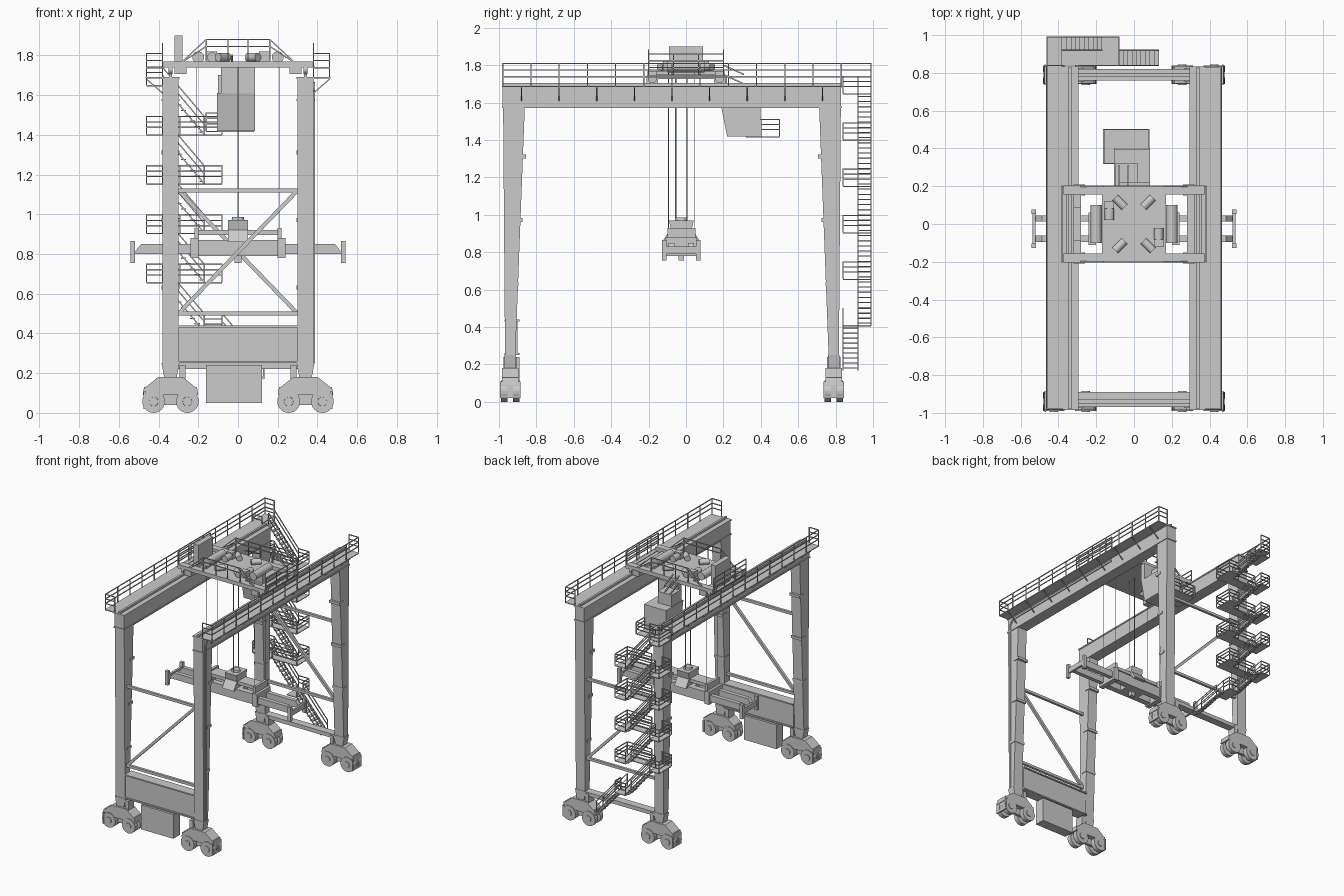
import bpy, bmesh, math
from mathutils import Matrix, Vector

cube = bpy.data.objects.get("Cube")
if cube:
    bpy.data.objects.remove(cube, do_unlink=True)

SHADE = .6
grey = bpy.data.materials.new("crane grey")
grey.use_nodes = True
grey.diffuse_color = (SHADE, SHADE, SHADE, 1)
grey.node_tree.nodes["Principled BSDF"].inputs["Base Color"].default_value = grey.diffuse_color
made = []

# Main dimensions
LEG = .34
FRONT, BACK, STAIR_END = -.98, .83, .99
MIDDLE, LENGTH = (FRONT + BACK) / 2, BACK - FRONT
SILL, BEAM, TOP = .25, 1.57, 1.69
EDGE = .46
THIN = .006


def finish(name, bm, mirror):
    bmesh.ops.recalc_face_normals(bm, faces=bm.faces)
    mesh = bpy.data.meshes.new(name)
    bm.to_mesh(mesh)
    bm.free()
    mesh.materials.append(grey)
    ob = bpy.data.objects.new(name, mesh)
    bpy.context.collection.objects.link(ob)
    if mirror:
        modifier = ob.modifiers.new("Mirror", "MIRROR")
        modifier.use_axis = ["X" in mirror, "Y" in mirror, False]
    made.append(ob)


def block(name, base, size, top=(1, 1), shift=0, mirror=""):
    """Box standing on its base point; the top can be scaled and shifted along y."""
    bm = bmesh.new()
    lift = Matrix.Translation((0, 0, size[2] / 2))
    bmesh.ops.create_cube(bm, size=1, matrix=lift @ Matrix.Diagonal((*size, 1)))
    for v in bm.verts:
        if v.co.z > size[2] / 2:
            v.co.x *= top[0]
            v.co.y = v.co.y * top[1] + shift
    bmesh.ops.translate(bm, vec=base, verts=bm.verts)
    finish(name, bm, mirror)


def plate(name, xa, xb, ya, yb, z):
    block(name, ((xa + xb) / 2, (ya + yb) / 2, z - THIN), (abs(xb - xa), abs(yb - ya), THIN))


def along(p, q):
    p, q = Vector(p), Vector(q)
    turn = (q - p).to_track_quat("Z", "Y").to_matrix().to_4x4()
    return Matrix.Translation((p + q) / 2) @ turn, (q - p).length


def bars(name, segments, width=THIN, mirror=""):
    bm = bmesh.new()
    for p, q in segments:
        place, length = along(p, q)
        bmesh.ops.create_cube(bm, size=1, matrix=place @ Matrix.Diagonal((width, width, length, 1)))
    finish(name, bm, mirror)


def rod(name, p, q, radius, taper=1, sides=24, mirror=""):
    bm = bmesh.new()
    place, length = along(p, q)
    bmesh.ops.create_cone(bm, cap_ends=True, segments=sides, radius1=radius,
                          radius2=radius * taper, depth=length, matrix=place)
    finish(name, bm, mirror)


def railing(name, path, z, height=.09, spacing=.145, mirror=""):
    segments = []
    for start, stop in zip(path, path[1:]):
        a, b = Vector((*start, z)), Vector((*stop, z))
        for part in (.4, .7, 1):
            rise = Vector((0, 0, height * part))
            segments.append((a + rise, b + rise))
        count = max(1, round((b - a).length / spacing))
        posts = [a.lerp(b, i / count) for i in range(count + 1)]
        segments += [(post, post + rise) for post in posts]
    bars(name, segments, mirror=mirror)


# Girders with flanges, trolley rails and outer walkways
block("girders", (LEG, MIDDLE, BEAM), (.08, LENGTH, TOP - BEAM), mirror="X")
for z in (BEAM, TOP - .01):
    block("girder_flanges", (LEG, MIDDLE, z), (.09, LENGTH + .01, .01), mirror="X")
block("trolley_rails", (LEG, MIDDLE, TOP), (.016, LENGTH, .015), mirror="X")
block("walkways", (LEG + .08, MIDDLE, TOP - THIN), (.09, LENGTH, THIN), mirror="X")
railing("walkway_railings", [(LEG + .04, FRONT), (EDGE, FRONT), (EDGE, BACK)], TOP, .12, mirror="X")
railing("left_walkway_end_railing", [(EDGE, BACK), (LEG + .04, BACK)], TOP, .12)
stations = [FRONT + LENGTH * (i + .5) / 9 for i in range(9)]
bars("walkway_brackets", [((LEG + .04, y, TOP - .08), (EDGE, y, TOP - .01)) for y in stations],
     mirror="X")

# Tapered legs, bogies, wheels and bracing at both ends
for end, outer, inward in (("front", FRONT, 1), ("back", BACK, -1)):
    axis = outer + inward * .04
    block(end + "_legs", (LEG, axis, SILL), (.08, .055, BEAM - SILL), top=(1, 2.1),
          shift=inward * .02, mirror="X")
    for i in range(3):
        block(end + "_leg_plates", (LEG, axis + inward * .02 * (i + 1), SILL * 1.4 + LEG * (i + .8)),
              (.09, .05, .02), mirror="X")
    block(end + "_leg_feet", (LEG, axis, .17), (.06, .06, SILL - .17), top=(1.5, 1), mirror="X")
    block(end + "_bogie_frames", (LEG, axis, .09), (.28, .09, .04), top=(.95, 1), mirror="X")
    block(end + "_bogie_tops", (LEG, axis, .13), (.25, .09, .05), top=(.5, 1), mirror="X")
    block(end + "_bogie_cores", (LEG, axis, .04), (.2, .02, .06), mirror="X")
    block(end + "_bumpers", (LEG + .13, axis, .02), (.01, .11, .09), mirror="X")
    block(end + "_drive_motors", (LEG - .06, axis, .16), (.03, .07, .08), mirror="X")
    for x in (LEG - .085, LEG + .085):
        for side in (-1, 1):
            hub = Vector((x, axis + side * .015, .057))
            face = hub + Vector((0, side * .035, 0))
            rod(end + "_wheels", hub, face, hub.z, mirror="X")
            rod(end + "_hubs", hub, face.lerp(hub, -.15), hub.z / 2, .8, mirror="X")
    reach = LEG - .04
    low, high = SILL * 2, 1.12
    bars(end + "_bracing", [((-reach, axis, z), (reach, axis, z)) for z in (low, high)]
         + [((-reach * inward, axis, low), (reach * inward, axis, high))], .02)

# Sill beams and power unit
sill_y = FRONT + .05
block("front_sill_beam", (0, sill_y, SILL), (LEG * 2 - .08, .06, .19))
for z in (SILL, SILL + .18):
    block("front_sill_flange", (0, sill_y, z), (LEG * 2 - .08, .08, .01))
block("power_unit", (-.02, sill_y, .05), (.28, .08, .19))
block("back_sill_beam", (0, BACK - .04, SILL - .03), (LEG * 2, .06, .03))

# Cable duct up the left front leg and along the girder
duct_x, duct_z = LEG + .04, TOP - .03
bend = [(duct_x, axis_y, z) for axis_y, z in
        ((FRONT + .03, SILL), (FRONT + .03, duct_z - .04), (FRONT + .06, duct_z), (.2, duct_z))]
bars("cable_duct", zip(bend, bend[1:]), .014)

# Zigzag stair tower: inner lane for landings, outer lane for flights
INNER, LANE = BACK + .01, BACK + .09
HEAD, FOOT, TURN = -EDGE + .08, -.17, -.08


def flight(name, low, high, ya, yb):
    low, high = Vector((low[0], 0, low[1])), Vector((high[0], 0, high[1]))
    segments = []
    for y in (ya, yb):
        for h in (0, .05, .09):
            up = Vector((0, y, h))
            segments.append((low + up, high + up))
        segments += [(p + Vector((0, y, 0)), p + up) for p in (low, high)]
    bars(name + "_rails", segments)
    for i in range(9):
        step = low.lerp(high, (i + .5) / 9)
        plate(name + "_tread", step.x - .013, step.x + .013, ya, yb, step.z)


RISE, START = .248, .41
for i in range(6):
    z, name = START + RISE * i, "stair_level_%d" % i
    if i < 5:
        plate(name + "_foot_landing", FOOT, TURN, INNER, STAIR_END, z)
        corner = INNER if i else LANE
        railing(name + "_foot_railing", [(FOOT, STAIR_END), (TURN, STAIR_END), (TURN, corner)], z)
        flight(name, (FOOT, z), (HEAD, z + RISE), LANE, STAIR_END)
    if i:
        plate(name + "_head_landing", -EDGE, HEAD, INNER, STAIR_END, z)
        railing(name + "_head_railing",
                [(HEAD, STAIR_END), (-EDGE, STAIR_END), (-EDGE, INNER), (HEAD, INNER)], z)
    if 0 < i < 5:
        plate(name + "_passage", HEAD, FOOT, INNER, LANE, z)
        railing(name + "_passage_railing", [(HEAD, LANE), (FOOT, LANE)], z)
        railing(name + "_wall_railing", [(HEAD / 1.3, INNER), (TURN, INNER)], z)
flight("lowest_stair", (.13, .17), (TURN, START), INNER, LANE)
plate("top_landing", -EDGE, HEAD, BACK, STAIR_END, TOP)
railing("top_landing_railing", [(HEAD, STAIR_END), (-EDGE, STAIR_END), (-EDGE, BACK)], TOP, .12)

# Trolley riding on the girders
DECK, HALF = 1.74, .2
block("trolley_deck", (0, 0, DECK), (LEG, HALF * 2, .03))
block("trolley_end_beams", (0, HALF - .02, DECK), (LEG * 2.2, .05, .03), mirror="Y")
block("trolley_side_frames", (.3, 0, DECK - .015), (.04, HALF * 2, .025), mirror="X")
block("trolley_catwalks", (LEG + .03, 0, DECK), (.03, HALF * 2, THIN), mirror="X")
block("trolley_buffers", (.29, HALF - .02, TOP + .015), (.06, .06, .04), mirror="XY")
rod("trolley_wheels", (LEG - .01, HALF - .02, TOP + .04), (LEG + .01, HALF - .02, TOP + .04), .024,
    mirror="XY")
rod("hoist_drums", (HALF, -.1, DECK + .05), (HALF, .1, DECK + .05), .03, mirror="X")
rod("hoist_motors", (.05, .09, DECK + .05), (.1, .14, DECK + .05), .022, mirror="XY")
for side in (-1, 1):
    x, y = side * .13, side * -.06
    rod("brake_motor", (x, y - .04, DECK + .05), (x, y + .04, DECK + .05), .025)
    block("hoist_gearbox", (x, y * 1.7, DECK + .03), (.05, .04, .05))
block("switch_cabinet", (-.3, 0, DECK + .01), (.04, .18, .15))

# Trolley guard rails follow the sloping ends
crest, lip = DECK + .14, HALF
guard = []
for drop in (0, .035):
    arch = [(0, lip, crest - drop), (.16, lip, crest - drop), (.29, lip, DECK + .02)]
    guard += zip(arch, arch[1:])
guard += [((x, lip, DECK), (x, lip, crest)) for x in (.05, .16)]
bars("trolley_guard_rails", guard, mirror="XY")
railing("trolley_side_railings", [(LEG + .04, -lip), (LEG + .04, lip)], DECK, .12, mirror="X")

# Operator cabin hung behind the trolley, with a balcony
FLOOR = 1.42
block("cabin", (-.01, .31, FLOOR), (.19, .18, .19), top=(1, 1.2), shift=-.02)
block("cabin_roof_unit", (-.04, .26, FLOOR + .19), (.12, .12, .09))
block("cabin_hanger", (0, HALF, FLOOR + .19), (.17, .04, DECK - FLOOR - .19))
plate("cabin_balcony", -.16, .08, .4, .5, FLOOR)
plate("cabin_side_balcony", -.16, -.1, .32, .4, FLOOR)
railing("balcony_railing", [(-.1, .32), (-.16, .32), (-.16, .5), (.08, .5), (.08, .4)], FLOOR)
bars("cabin_access_ladder", [((x, HALF, DECK + h), (x, .31, TOP + h))
                             for x in (-.08, -.03) for h in (.01, .06)], .008)

# Hoist ropes
REEL = -.025
for offset in (-.03, .03):
    rod("centre_rope", (0, REEL + offset, .95), (0, REEL + offset, DECK), .003, sides=6)
    y = REEL + offset * 2.3
    rod("outer_ropes", (.21, y, .9), (.21, y, DECK + .04), .002, sides=6, mirror="X")

# Head block
block("head_block", (0, REEL, .86), (.1, .2, .06), top=(1, .6))
block("head_block_horns", (0, REEL, .92), (.1, .11, .05), top=(1, 1.2))
block("head_beam", (0, REEL, .895), (.42, .1, .025))
block("rope_sheaves", (.21, REEL, .87), (.02, .15, .06), mirror="X")
rod("cable_basket", (0, REEL, .92), (0, REEL, .985), .042, .7)

# Telescopic spreader
SPREAD, TIP = .79, .53
block("spreader_centre", (0, REEL, SPREAD), (.16, .15, .08))
block("spreader_hook", (0, REEL, SPREAD - .035), (.035, .03, .04))
block("spreader_yokes", (.22, REEL, SPREAD - .01), (.04, .17, .1), mirror="X")
for offset in (-.053, .053):
    y = REEL + offset
    block("spreader_box_beam", (0, y, SPREAD), (.48, .045, .08))
    block("spreader_arm", (0, y, SPREAD + .01), (TIP * 2, .032, .05), top=(.92, 1))
for offset in (-.09, .09):
    block("spreader_corner_posts", (TIP, REEL + offset, SPREAD - .035), (.024, .024, .11), mirror="X")
block("spreader_end_beams", (TIP, REEL, SPREAD), (.016, .2, .04), mirror="X")

# Smooth the round parts and keep edges sharp
for ob in bpy.context.view_layer.objects:
    ob.select_set(ob in made)
bpy.context.view_layer.objects.active = made[0]
bpy.ops.object.shade_smooth_by_angle(angle=math.radians(35))
